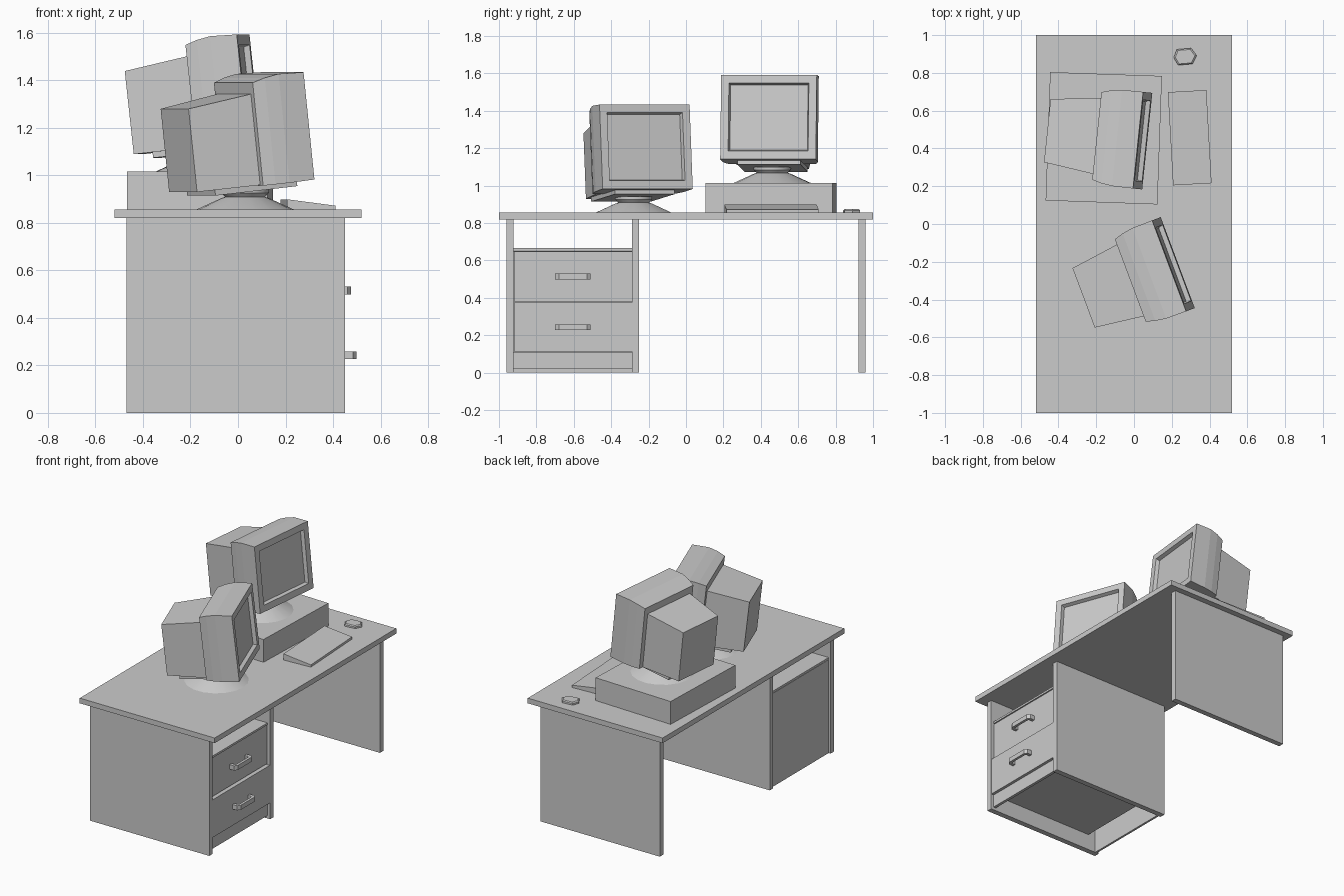
import bpy, bmesh
from math import radians, cos, sin, pi
from mathutils import Matrix

if "Cube" in bpy.data.objects:
    bpy.data.objects.remove(bpy.data.objects["Cube"])

DESK = 0.856  # height of the work surface


def make(name, verts, faces, matrix=None):
    bm = bmesh.new()
    vs = [bm.verts.new(v) for v in verts]
    for f in faces:
        bm.faces.new([vs[i] for i in f])
    bmesh.ops.recalc_face_normals(bm, faces=bm.faces[:])
    me = bpy.data.meshes.new(name)
    bm.to_mesh(me)
    bm.free()
    ob = bpy.data.objects.new(name, me)
    bpy.context.collection.objects.link(ob)
    if matrix is not None:
        ob.matrix_world = matrix
    return ob


def loft(name, rings, matrix=None):
    """Skin a series of equal-length closed rings and cap both ends."""
    n = len(rings[0])
    faces = [list(range(n)), [(len(rings) - 1) * n + i for i in range(n)]]
    for r in range(len(rings) - 1):
        for i in range(n):
            j = (i + 1) % n
            faces.append([r * n + i, r * n + j, (r + 1) * n + j, (r + 1) * n + i])
    return make(name, [p for ring in rings for p in ring], faces, matrix)


def box(name, x, y, z, matrix=None):
    rings = [[(x[0], y[0], h), (x[1], y[0], h), (x[1], y[1], h), (x[0], y[1], h)] for h in z]
    return loft(name, rings, matrix)


def place(x, y, z, yaw):
    return Matrix.Translation((x, y, z)) @ Matrix.Rotation(radians(yaw), 4, 'Z')


# Desk: top and three upright panels
box("desk_top", (-0.52, 0.52), (-1, 1), (0.82, DESK))
for name, y in (("left_panel", -0.94), ("middle_panel", -0.27), ("right_panel", 0.94)):
    box(name, (-0.47, 0.45), (y - 0.019, y + 0.019), (0, 0.82))

# Drawer pedestal: back, open shelf and kick board
IN = (-0.921, -0.289)
box("pedestal_back", (-0.455, -0.44), IN, (0, 0.65))
box("shelf", (-0.455, 0.43), IN, (0.652, 0.666))
box("kick_board", (0.41, 0.43), IN, (0.02, 0.11))

# Drawers with bent bar handles; the lower one is slightly pulled out
outer = [(0, -0.095), (0.035, -0.095), (0.05, -0.075), (0.05, 0.075), (0.035, 0.095), (0, 0.095)]
inner = [(0, 0.073), (0.026, 0.073), (0.032, 0.063), (0.032, -0.063), (0.026, -0.073), (0, -0.073)]
for name, front, z0, z1, hz in (("upper", 0.425, 0.38, 0.648, 0.515),
                                ("lower", 0.448, 0.112, 0.375, 0.243)):
    box(name + "_drawer", (front - 0.83, front), (IN[0] + 0.001, IN[1] - 0.001), (z0, z1))
    prof = outer + inner
    verts = [(front + x, y - 0.605, hz + s * 0.016) for s in (-1, 1) for x, y in prof]
    n = len(prof)
    faces = [[i, (i + 1) % n, n + (i + 1) % n, n + i] for i in range(n)]
    for k in range(5):
        quad = [k, k + 1, n - 2 - k, n - 1 - k]
        faces += [quad, [q + n for q in quad]]
    make(name + "_drawer_handle", verts, faces)

# Computer case under the rear monitor
box("computer_case", (-0.296, 0.296), (-0.34, 0.34), (0, 0.159), place(-0.16, 0.454, DESK, -2))

# Wedge keyboard
loft("keyboard", [[(-0.102, y, 0), (0.102, y, 0), (0.102, y, 0.016), (-0.102, y, 0.043)]
                  for y in (-0.247, 0.247)], place(0.295, 0.457, DESK, 3.2))

# Six-sided mouse with a chamfered top
hexa = [(-0.06, 0), (-0.04, -0.042), (0.036, -0.042), (0.062, 0), (0.036, 0.042), (-0.04, 0.042)]
loft("mouse", [[(x * s, y * s, z) for x, y in hexa] for s, z in ((1, 0), (1, 0.012), (0.85, 0.018))],
     place(0.27, 0.886, DESK, 5))


def monitor(name, x, y, z, yaw):
    base = place(x, y, z, yaw)
    tilt = base @ Matrix.Translation((0, 0, 0.1)) @ Matrix.Rotation(radians(-6.2), 4, 'Y')
    # Round foot and neck
    seg = 18
    foot = [(0.205, 0), (0.1, 0.048), (0.084, 0.053), (0.1, 0.07), (0.1, 0.085)]
    ob = loft(name + "_foot", [[(r * cos(2 * pi * i / seg), r * sin(2 * pi * i / seg), h)
                                for i in range(seg)] for r, h in foot], base)
    bpy.context.view_layer.objects.active = ob
    ob.select_set(True)
    bpy.ops.object.shade_smooth_by_angle(angle=radians(25))
    ob.select_set(False)
    # Tilting plate
    box(name + "_tilt_plate", (-0.2, 0.17), (-0.17, 0.17), (-0.02, 0.004), tilt)
    # Housing from rear box to bezel and recessed screen: depth, half width, bottom, top
    sections = [(-0.28, 0.168, 0.004, 0.356), (-0.008, 0.203, 0.004, 0.389),
                (-0.006, 0.233, 0.001, 0.437), (0.045, 0.247, 0.001, 0.452),
                (0.105, 0.256, 0.001, 0.462), (0.217, 0.257, 0.003, 0.457),
                (0.217, 0.215, 0.048, 0.413), (0.192, 0.208, 0.055, 0.406)]
    loft(name + "_housing", [[(u, -w, b), (u, w, b), (u, w, t), (u, -w, t)]
                             for u, w, b, t in sections], tilt)


monitor("front_monitor", 0.03, -0.28, DESK, 20.5)
monitor("rear_monitor", -0.144, 0.461, DESK + 0.159, -6)
